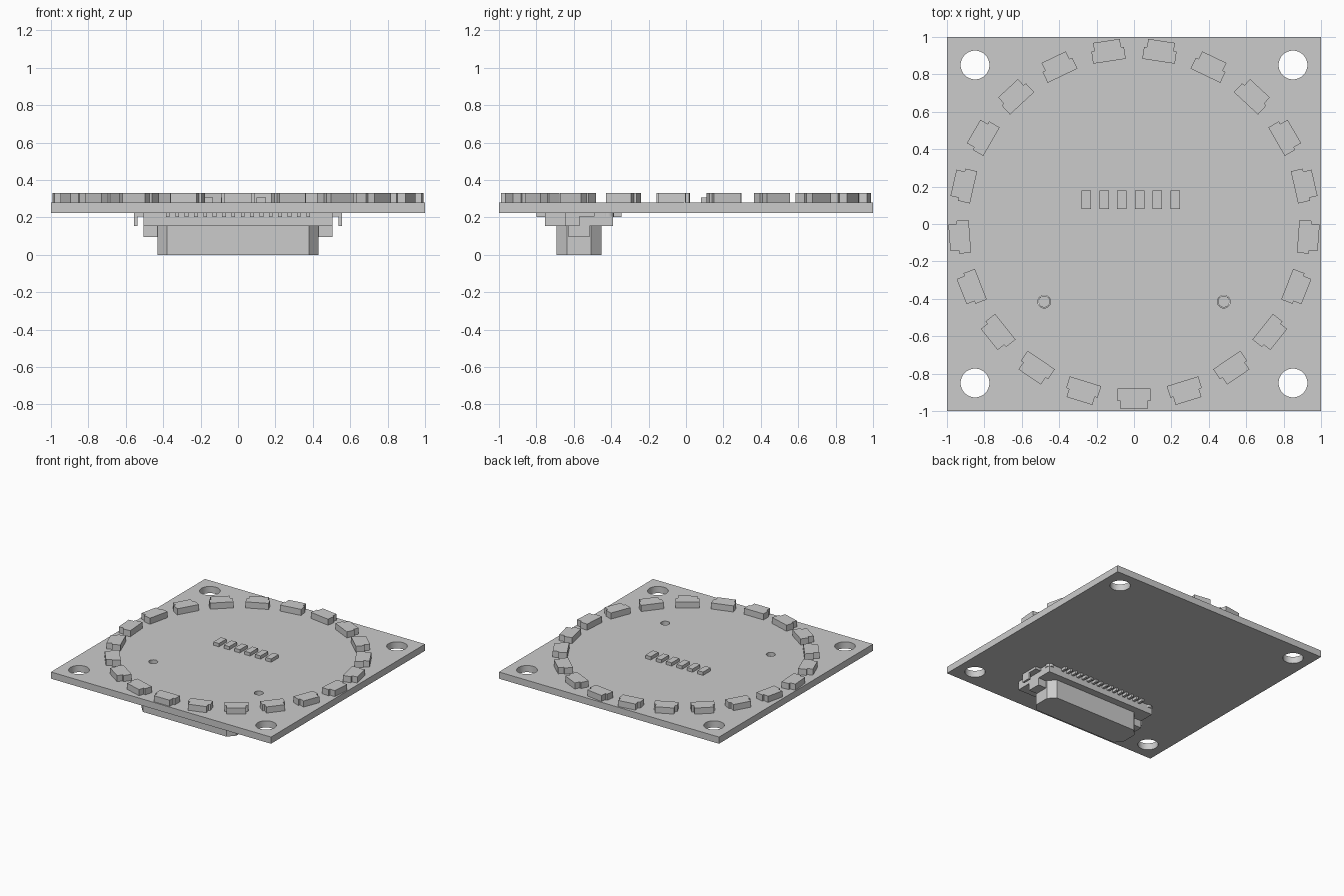
import bpy, bmesh
from math import pi
from mathutils import Matrix, Vector

cube = bpy.data.objects.get("Cube")
if cube:
    bpy.data.objects.remove(cube, do_unlink=True)

grey = bpy.data.materials.new("plain grey")
grey.use_nodes = True
grey.diffuse_color = (0.6, 0.6, 0.6, 1)
grey.node_tree.nodes["Principled BSDF"].inputs["Base Color"].default_value = (0.6, 0.6, 0.6, 1)

BOTTOM, TOP = 0.225, 0.28   # board faces
CY = -0.572                 # connector centre line


def finish(name, bm):
    bmesh.ops.recalc_face_normals(bm, faces=bm.faces)
    mesh = bpy.data.meshes.new(name)
    bm.to_mesh(mesh)
    bm.free()
    mesh.materials.append(grey)
    obj = bpy.data.objects.new(name, mesh)
    bpy.context.collection.objects.link(obj)
    return obj


def add_box(bm, x0, x1, y0, y1, z0, z1):
    size = Matrix.Diagonal((x1 - x0, y1 - y0, z1 - z0, 1))
    centre = Matrix.Translation(((x0 + x1) / 2, (y0 + y1) / 2, (z0 + z1) / 2))
    bmesh.ops.create_cube(bm, size=1, matrix=centre @ size)


def add_cylinder(bm, x, y, radius, z0, z1):
    bmesh.ops.create_cone(bm, cap_ends=True, segments=48, radius1=radius, radius2=radius,
                          depth=z1 - z0, matrix=Matrix.Translation((x, y, (z0 + z1) / 2)))


def prism(name, outline, z0, z1):
    bm = bmesh.new()
    face = bm.faces.new([bm.verts.new((x, y, z0)) for x, y in outline])
    made = bmesh.ops.extrude_face_region(bm, geom=[face])["geom"]
    bmesh.ops.translate(bm, vec=Vector((0, 0, z1 - z0)),
                        verts=[v for v in made if isinstance(v, bmesh.types.BMVert)])
    return finish(name, bm)


# Board with corner mounting holes and two locating holes
bm = bmesh.new()
add_box(bm, -1, 1, -1, 1, BOTTOM, TOP)
board = finish("circuit_board", bm)
bm = bmesh.new()
for sx in (-1, 1):
    for sy in (-1, 1):
        add_cylinder(bm, sx * 0.85, sy * 0.85, 0.077, 0.1, 0.4)
    add_cylinder(bm, sx * 0.48, -0.415, 0.034, 0.1, 0.4)
cutter = finish("hole_cutter", bm)
cutter.hide_render = True
cut = board.modifiers.new("holes", "BOOLEAN")
cut.operation, cut.solver, cut.object = "DIFFERENCE", "EXACT", cutter
bpy.context.view_layer.objects.active = board
board.select_set(True)
bpy.ops.object.modifier_apply(modifier=cut.name)
bpy.data.objects.remove(cutter, do_unlink=True)
bpy.ops.object.shade_smooth_by_angle()

# Ring of lamps, each with a narrower outer end
half = [(0.088, -0.88), (0.088, -0.945), (0.072, -0.945), (0.072, -0.99)]
outline = half + [(-x, y) for x, y in reversed(half)]
lamp = prism("ring_lamp", outline, TOP, 0.33)
LAMPS = 21
for i in range(1, LAMPS):
    copy = lamp.copy()
    copy.rotation_euler.z = 2 * pi * i / LAMPS
    bpy.context.collection.objects.link(copy)

# Row of small chips
bm = bmesh.new()
for i in range(6):
    x = -0.255 + i * 0.095
    add_box(bm, x - 0.025, x + 0.025, 0.08, 0.178, TOP, 0.307)
finish("small_chips", bm)

# Connector flange and end wings
bm = bmesh.new()
add_box(bm, -0.505, 0.505, CY - 0.181, CY + 0.181, 0.155, BOTTOM)
finish("connector_flange", bm)
bm = bmesh.new()
for s in (-1, 1):
    add_box(bm, *sorted((s * 0.42, s * 0.505)), CY - 0.055, CY + 0.055, 0.095, 0.16)
finish("connector_wings", bm)

# Connector plug with chamfered corners
quarter = [(0.43, 0.065), (0.38, 0.12)]
right = [(x, -y) for x, y in reversed(quarter)] + quarter
outline = right + [(-x, -y) for x, y in right]
prism("connector_plug", [(x, y + CY) for x, y in outline], 0, 0.155)

# Pins along both long sides
bm = bmesh.new()
for i in range(16):
    x = -0.375 + i * 0.05
    for s in (-1, 1):
        add_box(bm, x - 0.01, x + 0.01, *sorted((CY + s * 0.175, CY + s * 0.228)), 0.203, BOTTOM)
finish("connector_pins", bm)

# Bent solder tabs at the ends, and locating pegs
bm = bmesh.new()
for s in (-1, 1):
    add_box(bm, *sorted((s * 0.5, s * 0.555)), -0.645, -0.49, 0.204, BOTTOM)
    add_box(bm, *sorted((s * 0.537, s * 0.555)), -0.645, -0.57, 0.155, 0.21)
finish("solder_tabs", bm)
bm = bmesh.new()
for s in (-1, 1):
    add_cylinder(bm, s * 0.48, -0.415, 0.031, 0.205, 0.25)
finish("locating_pegs", bm)
